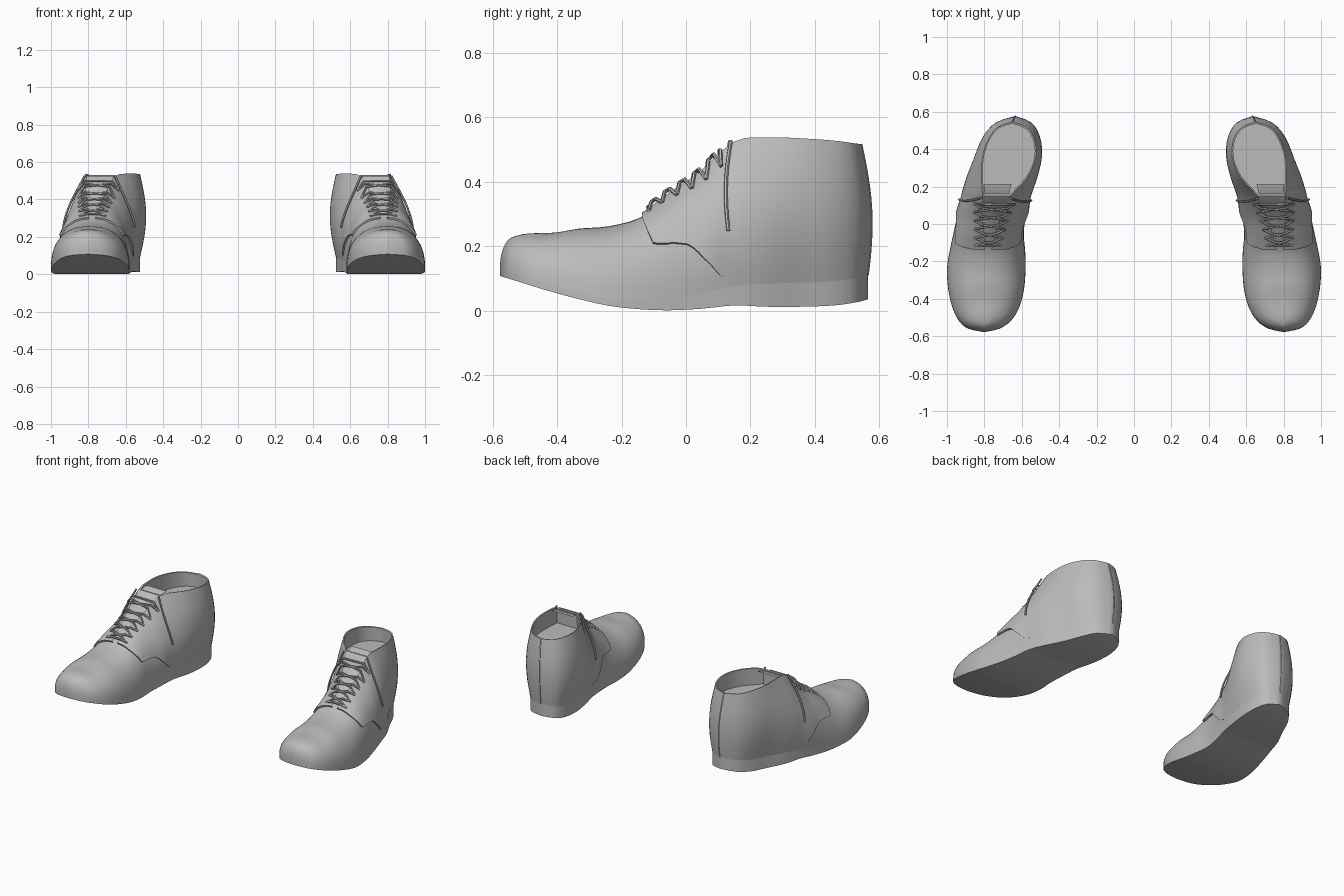
import bpy, bmesh, math
from mathutils import Vector

if "Cube" in bpy.data.objects:
    bpy.data.objects.remove(bpy.data.objects["Cube"])

leather = bpy.data.materials.new("grey_leather")
leather.diffuse_color = (0.5, 0.5, 0.5, 1)
leather.use_nodes = True
leather.node_tree.nodes["Principled BSDF"].inputs["Base Color"].default_value = leather.diffuse_color

# Stations from toe to heel:
# sole y, sole z, sole left x, sole right x, top y, top z, top left x, top right x
ST = [
    (-.578, .108, .80, .80, -.52, .232, .80, .80),
    (-.56, .102, .72, .885, -.49, .239, .80, .80),
    (-.52, .09, .66, .935, -.45, .241, .80, .80),
    (-.45, .068, .615, .97, -.40, .243, .80, .80),
    (-.35, .04, .588, .993, -.33, .255, .80, .80),
    (-.24, .015, .58, 1.0, -.24, .262, .79, .79),
    (-.14, .004, .582, .985, -.14, .290, .765, .795),
    (-.05, .001, .59, .965, -.05, .355, .745, .80),
    (.05, .006, .58, .94, .05, .425, .715, .805),
    (.15, .016, .56, .915, .15, .525, .66, .81),
    (.25, .012, .54, .88, .25, .538, .57, .815),
    (.36, .012, .525, .825, .36, .535, .525, .81),
    (.46, .016, .53, .78, .46, .528, .535, .775),
    (.53, .026, .56, .725, .52, .52, .58, .725),
    (.565, .035, .635, .635, .545, .517, .65, .65),
]
LAST = len(ST) - 1
SUB = 3
STEPS = [i / SUB for i in range(LAST * SUB + 1)]


def station(s):
    """Smooth interpolation of the station table."""
    i = min(int(s), LAST - 1)
    f = s - i
    a, b, c, d = (ST[min(max(k, 0), LAST)] for k in (i - 1, i, i + 1, i + 2))
    return [.5 * (2 * q + (r - p) * f + (2 * p - 5 * q + 4 * r - w) * f * f
                  + (3 * q - p - 3 * r + w) * f ** 3) for p, q, r, w in zip(a, b, c, d)]


def ramp(x, a, b):
    x = min(max((x - a) / (b - a), 0), 1)
    return x * x * (3 - 2 * x)


def sole_edge(s, side, top=False):
    v = station(s)
    band = .02 + .055 * ramp(s, 5, 11)
    return Vector((v[2 + side], v[0], v[1] + (band if top else 0)))


def surf(s, side, t):
    """Point on the upper: t = 0 at the sole, 1 at the top line."""
    v = station(s)
    low = sole_edge(s, side, True)
    high = Vector((v[6 + side], v[4], v[5]))
    w = ramp(s, 5.5, 9.5)
    a = t * math.pi / 2
    fx = (1 - w) * (1 - max(math.cos(a), 0) ** .85) + w * t ** 1.5
    fz = (1 - w) * math.sin(a) ** .9 + w * t
    out = Vector((low.x - .66, low.y - min(low.y, .38), 0))
    out = out.normalized() if out.length > 1e-6 else out
    p = low.lerp(high, fx)
    p.z = low.z + (high.z - low.z) * fz
    bulge = w * math.sin(math.pi * t)
    return p + Vector((out.x * .033, out.y * .018, 0)) * bulge


def raised(s, side, t, d):
    """Point lifted off the upper by d."""
    p = surf(s, side, t)
    n = (surf(s + .05, side, t) - surf(s - .05, side, t)).cross(
        surf(s, side, min(t + .03, 1)) - surf(s, side, t - .03))
    n.normalize()
    if n.dot(p - Vector((.74, p.y, .12))) < 0:
        n = -n
    return p + n * d


def finish(ob):
    """Colour, smooth and mirror one part to the other shoe."""
    ob.data.materials.clear()
    ob.data.materials.append(leather)
    bpy.ops.object.select_all(action='DESELECT')
    ob.select_set(True)
    bpy.context.view_layer.objects.active = ob
    bpy.ops.object.shade_smooth_by_angle(angle=math.radians(40))
    ob.modifiers.new("pair", 'MIRROR').use_mirror_merge = False


def grids(name, patches, caps=()):
    """Mesh from grids of points plus single polygons."""
    bm = bmesh.new()
    for rows in patches:
        vs = [[bm.verts.new(p) for p in r] for r in rows]
        for r0, r1 in zip(vs, vs[1:]):
            for i in range(len(r0) - 1):
                bm.faces.new((r0[i], r0[i + 1], r1[i + 1], r1[i]))
    for c in caps:
        bm.faces.new([bm.verts.new(p) for p in c])
    bmesh.ops.remove_doubles(bm, verts=bm.verts, dist=.0005)
    bmesh.ops.dissolve_degenerate(bm, edges=bm.edges, dist=.0003)
    bmesh.ops.recalc_face_normals(bm, faces=bm.faces)
    me = bpy.data.meshes.new(name)
    bm.to_mesh(me)
    bm.free()
    ob = bpy.data.objects.new(name, me)
    bpy.context.collection.objects.link(ob)
    finish(ob)


def tubes(name, paths, radius):
    """Round cords through lists of points."""
    cu = bpy.data.curves.new(name, 'CURVE')
    cu.dimensions = '3D'
    cu.bevel_depth = radius
    cu.bevel_resolution = 1
    cu.use_fill_caps = True
    for pts in paths:
        sp = cu.splines.new('POLY')
        sp.points.add(len(pts) - 1)
        for q, p in zip(sp.points, pts):
            q.co = (*p, 1)
    ob = bpy.data.objects.new(name, cu)
    bpy.context.collection.objects.link(ob)
    bpy.ops.object.select_all(action='DESELECT')
    ob.select_set(True)
    bpy.context.view_layer.objects.active = ob
    bpy.ops.object.convert(target='MESH')
    finish(bpy.context.view_layer.objects.active)


# Sole: side band and bottom
bands = [[[sole_edge(s, k, top) for s in STEPS] for top in (False, True)] for k in (0, 1)]
bottom = [[sole_edge(s, 0).lerp(sole_edge(s, 1), f) for s in STEPS] for f in (0, .5, 1)]
grids("sole", bands + [bottom])

# Upper: two sides joined by the throat strip
T = [j / 12 for j in range(13)]
sides = [[[surf(s, k, t) for s in STEPS] for t in T] for k in (0, 1)]
throat = [[surf(s, k, 1) for s in STEPS if s <= 9] for k in (0, 1)]
grids("upper", sides + [throat])

# Lining: collar edge, inner wall and insole
back = [s for s in STEPS if s >= 9]
rim = [surf(s, 0, 1) for s in back] + [surf(s, 1, 1) for s in back[-2::-1]]
rim.append(rim[0])
mid = Vector((.665, .36, 0))


def inset(p, f, z):
    return Vector((mid.x + (p.x - mid.x) * f, mid.y + (p.y - mid.y) * f, z))


inner = [inset(p, .95, p.z - .002) for p in rim]
floor = [inset(p, .96, .43) for p in rim]
grids("lining", [[rim, inner, floor]], [floor[:-1]])

# Tongue
grids("tongue", [[[Vector((x, y, z)) for x in (a, (a + b) / 2, b)] for a, b, y, z in
                  ((.70, .80, .09, .45), (.67, .805, .15, .515), (.655, .80, .215, .53))]])


# Facings: raised lace panels on both sides
def facing(side):
    cols = []
    steps = [6.1 + 2.9 * i / 18 for i in range(19)]
    for i, s in enumerate([steps[0]] + steps):
        z = .205 + .08 * (1 - ramp(s, 6.0, 6.45)) - .11 * ramp(s, 7.4, 8.9)
        t0 = next((j / 100 for j in range(3, 100) if surf(s, side, j / 100).z > z), .95)
        d = .011 * (1 - ramp(s, 8.0, 9.0)) + .0005
        ts = [t0] + [t0 + (1 - t0) * j / 8 for j in range(9)]
        cols.append([raised(s, side, t, -.002 if i == 0 or j == 0 else d)
                     for j, t in enumerate(ts)])
    return cols


grids("facings", [facing(0), facing(1)])

# Laces: criss-cross rows, a top bar and two hanging ends
paths = []
rows = [6.35 + i * .46 for i in range(6)]
for a, b in zip(rows, rows[1:]):
    for k in (0, 1):
        p, q = raised(a, k, .86, .014), raised(b, 1 - k, .86, .014)
        m0, m1 = raised(a + .15, k, .99, .022), raised(b - .15, 1 - k, .99, .022)
        paths.append([p, m0, m1, q])
for s in (rows[0], rows[-1]):
    paths.append([raised(s, k, t, .016) for k, t in ((0, .86), (0, .99), (1, .99), (1, .86))])
for k in (0, 1):
    paths.append([raised(8.75 + .3 * (2 * t - 1.2) ** 2, k, t, .012)
                  for t in [1 - .62 * j / 10 for j in range(11)]])
tubes("laces", paths, .006)

# Seam down the back of the heel
tubes("back_seam", [[surf(LAST, 0, t) for t in T]], .003)
